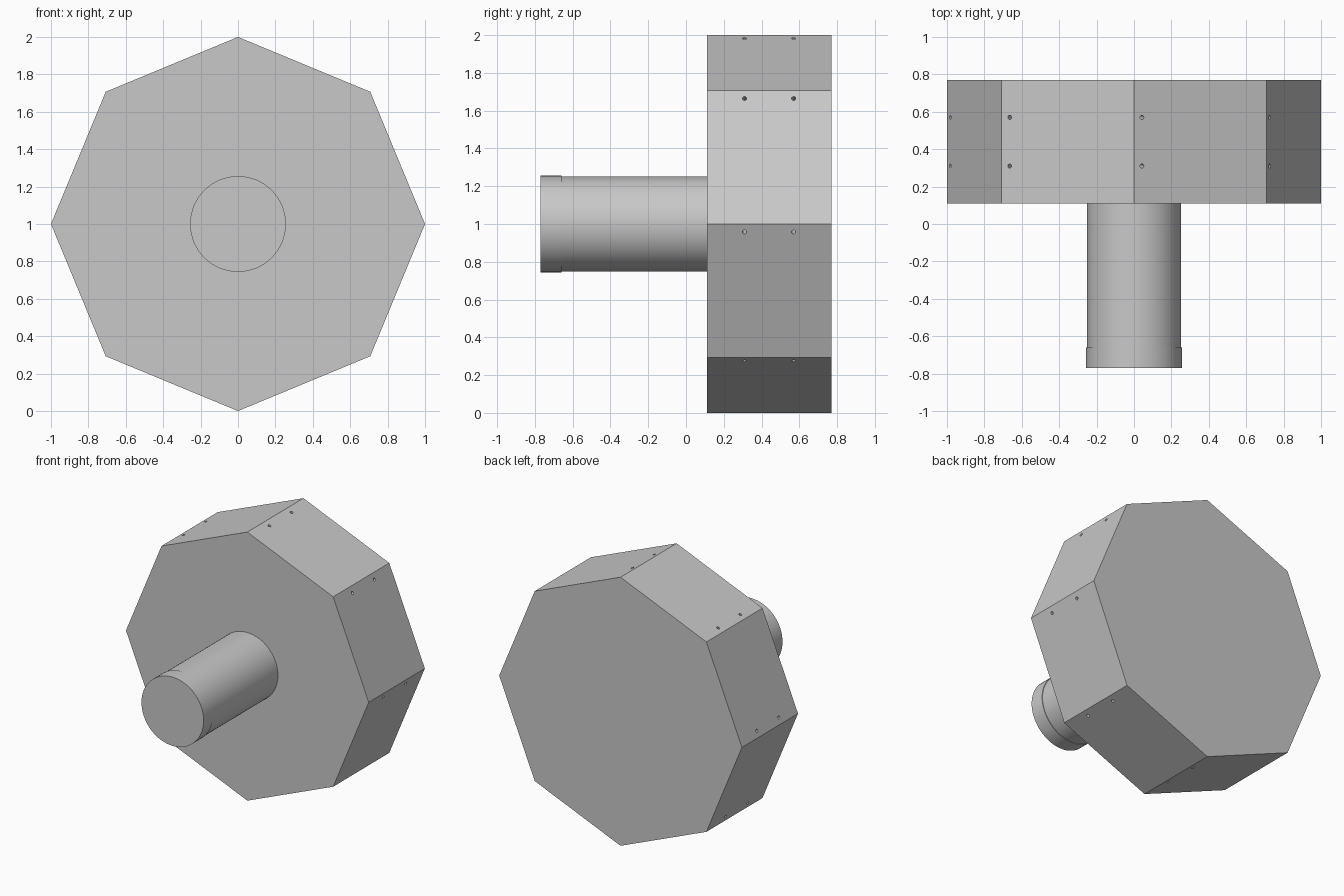
import bpy
import bmesh
import math
from mathutils import Matrix, Vector

cube = bpy.data.objects.get("Cube")
if cube:
    bpy.data.objects.remove(cube, do_unlink=True)

grey = bpy.data.materials.new("light grey")
grey.use_nodes = True
colour = (0.58, 0.58, 0.58, 1)
grey.diffuse_color = colour
grey.node_tree.nodes["Principled BSDF"].inputs["Base Color"].default_value = colour

CENTRE = Vector((0, 0, 1))
SIDES = 8
HEAD_FRONT, HEAD_BACK = 0.11, 0.77


def make_object(name, bm):
    mesh = bpy.data.meshes.new(name)
    bm.to_mesh(mesh)
    bm.free()
    mesh.materials.append(grey)
    obj = bpy.data.objects.new(name, mesh)
    bpy.context.collection.objects.link(obj)
    return obj


def add_cylinder(bm, start, end, radius, segments):
    """Capped cylinder running from start to end."""
    axis = end - start
    turn = axis.to_track_quat('Z', 'Y').to_matrix().to_4x4()
    bmesh.ops.create_cone(
        bm, cap_ends=True, segments=segments, radius1=radius, radius2=radius,
        depth=axis.length, matrix=Matrix.Translation((start + end) / 2) @ turn)


def rod(name, front, back, radius, segments):
    bm = bmesh.new()
    add_cylinder(bm, CENTRE + Vector((0, front, 0)), CENTRE + Vector((0, back, 0)),
                 radius, segments)
    return make_object(name, bm)


def corner(i):
    angle = math.tau * i / SIDES
    return CENTRE + Vector((math.sin(angle), 0, math.cos(angle)))


# Octagonal head
head = rod("octagonal_head", HEAD_FRONT, HEAD_BACK, 1, SIDES)

# Pair of small screw holes beside one corner of every side
bm = bmesh.new()
for i in range(SIDES):
    a, b = corner(i), corner(i + 1)
    outward = ((a + b) / 2 - CENTRE).normalized()
    for y in (0.31, 0.57):
        spot = a.lerp(b, 0.06) + Vector((0, y, 0))
        add_cylinder(bm, spot - outward * 0.1, spot + outward * 0.02, 0.011, 16)
cutter = make_object("hole_cutter", bm)
cutter.hide_render = True

cut = head.modifiers.new("screw holes", 'BOOLEAN')
cut.operation = 'DIFFERENCE'
cut.solver = 'EXACT'
cut.object = cutter
bpy.context.view_layer.objects.active = head
bpy.ops.object.modifier_apply(modifier=cut.name)
bpy.data.objects.remove(cutter, do_unlink=True)

# Round handle with a slightly wider end collar
handle = rod("handle", -0.67, HEAD_FRONT + 0.01, 0.252, 64)
collar = rod("handle_collar", -0.77, -0.66, 0.256, 64)

for obj in (handle, collar):
    bpy.ops.object.select_all(action='DESELECT')
    obj.select_set(True)
    bpy.context.view_layer.objects.active = obj
    bpy.ops.object.shade_smooth_by_angle(angle=math.radians(30))
